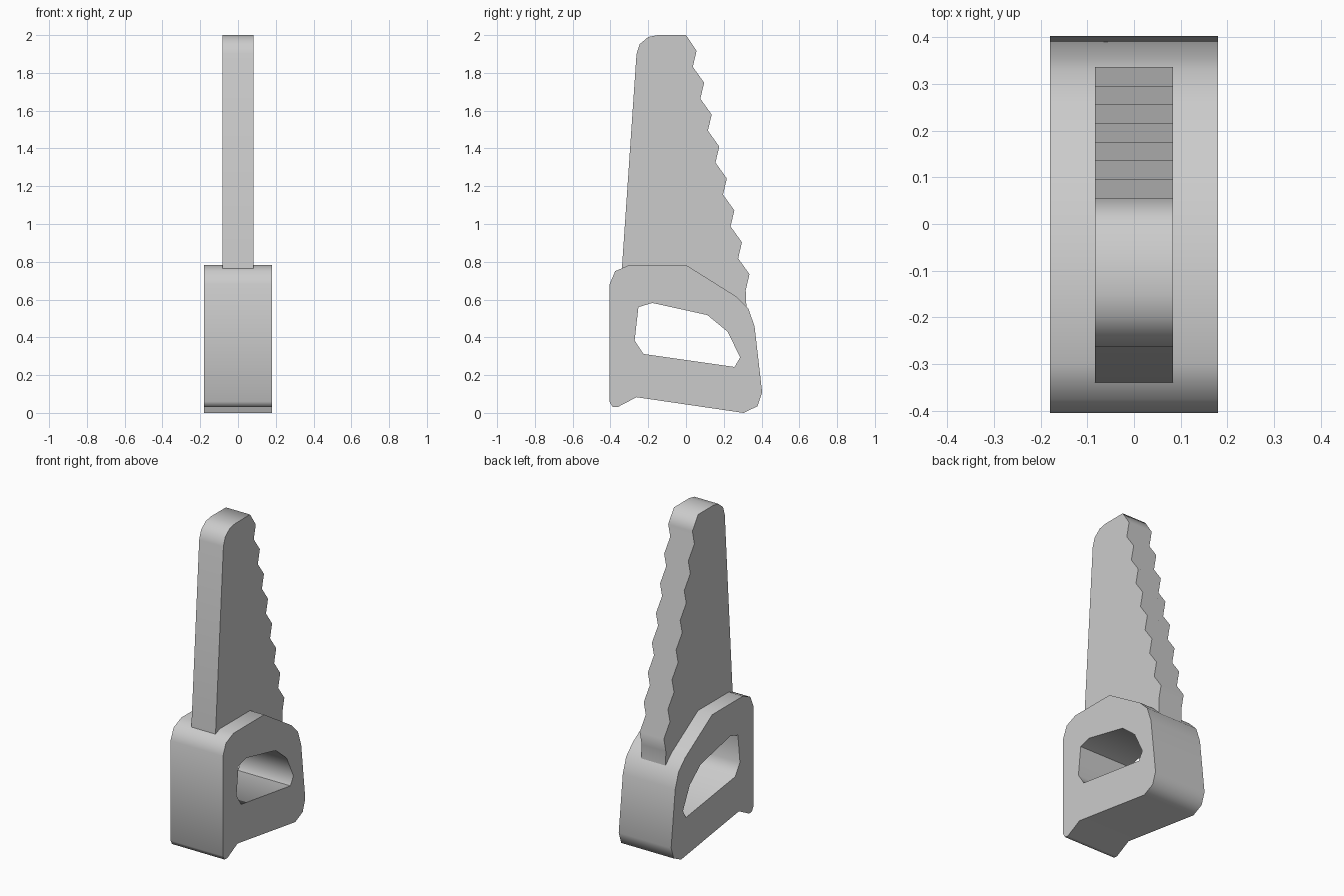
import bpy, bmesh, math
from mathutils import Vector

if "Cube" in bpy.data.objects:
    bpy.data.objects.remove(bpy.data.objects["Cube"])


def slab(name, loops, half_width):
    """Fill side-view (y, z) loops, inner loops being holes, and extrude along x."""
    bm = bmesh.new()
    edges = []
    for loop in loops:
        vs = [bm.verts.new((-half_width, y, z)) for y, z in loop]
        edges += [bm.edges.new((a, b)) for a, b in zip(vs, vs[1:] + vs[:1])]
    bmesh.ops.triangle_fill(bm, edges=edges, use_beauty=True, normal=(1, 0, 0))
    ext = bmesh.ops.extrude_face_region(bm, geom=bm.faces[:], use_keep_orig=True)
    moved = [g for g in ext["geom"] if isinstance(g, bmesh.types.BMVert)]
    bmesh.ops.translate(bm, verts=moved, vec=Vector((2 * half_width, 0, 0)))
    bmesh.ops.recalc_face_normals(bm, faces=bm.faces[:])
    mesh = bpy.data.meshes.new(name)
    bm.to_mesh(mesh)
    bm.free()
    obj = bpy.data.objects.new(name, mesh)
    bpy.context.collection.objects.link(obj)
    bpy.ops.object.select_all(action="DESELECT")
    obj.select_set(True)
    bpy.context.view_layer.objects.active = obj
    bpy.ops.object.shade_smooth_by_angle(angle=math.radians(62))
    return obj


# Handle with grip opening
handle_outline = [(-0.405, 0.68), (-0.375, 0.75), (-0.30, 0.783), (0.0, 0.783),
                  (0.265, 0.617), (0.33, 0.553), (0.363, 0.458), (0.403, 0.108),
                  (0.378, 0.035), (0.305, 0.0), (-0.262, 0.083), (-0.363, 0.03),
                  (-0.39, 0.033), (-0.405, 0.06)]
grip_hole = [(-0.252, 0.56), (-0.178, 0.582), (0.113, 0.518), (0.22, 0.43),
             (0.287, 0.294), (0.257, 0.243), (-0.225, 0.312), (-0.272, 0.383)]
slab("handle", [handle_outline, grip_hole], 0.18)

# Blade: rounded tip, eight teeth, base just sunk into the handle
blade_outline = [(-0.34, 0.755), (-0.262, 1.9), (-0.245, 1.952), (-0.20, 1.99),
                 (-0.15, 2.0), (0.0, 2.0)]
for i in range(8):
    y, z = 0.056 + 0.04 * i, 1.917 - 0.169 * i
    blade_outline += [(y, z), (y - 0.02, z - 0.085)]
blade_outline += [(0.32, 0.555), (0.26, 0.605), (0.0, 0.768), (-0.30, 0.768)]
slab("blade", [blade_outline], 0.083)
